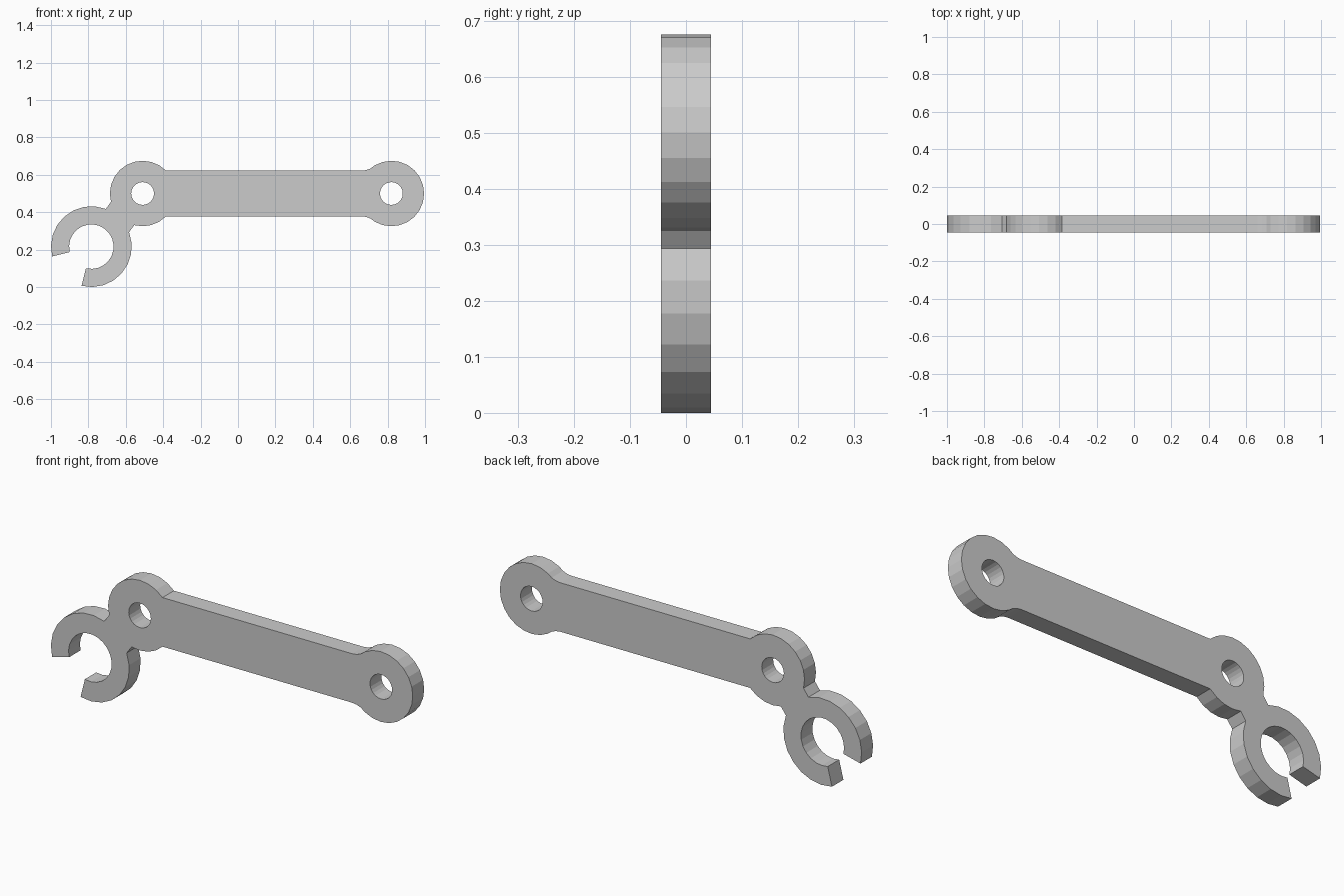
import bpy, bmesh
from math import cos, sin, asin, degrees, radians

if "Cube" in bpy.data.objects:
    bpy.data.objects.remove(bpy.data.objects["Cube"])

THICK = 0.09
EYE_R, HOLE_R = 0.175, 0.061
HOOK_R, HOOK_IN = 0.216, 0.119
NECK = 0.088                      # half width of the neck
LEFT, RIGHT, HOOK = (-0.51, 0.5), (0.82, 0.5), (-0.784, 0.216)


def arc(centre, r, start, end, step=15.5):
    n = max(1, round(abs(end - start) / step))
    angles = [radians(start + (end - start) * i / n) for i in range(n + 1)]
    return [(centre[0] + r * cos(a), centre[1] + r * sin(a)) for a in angles]


# Outer outline, counter-clockwise from the lower side of the right eye
eye_a = degrees(asin(NECK / EYE_R))
hook_a = degrees(asin(NECK / HOOK_R))
fillet = [(0.709, 0.634), (0.685, 0.625), (0.66, 0.622)]
outline = arc(RIGHT, EYE_R, -121, 121)
outline += fillet
outline += arc(LEFT, EYE_R, 44.3, 225 - eye_a)
outline += arc(HOOK, HOOK_R, 45 + hook_a, 194)
outline += arc(HOOK, HOOK_IN, 194, -104)
outline += arc(HOOK, HOOK_R, -104, 45 - hook_a)
outline += arc(LEFT, EYE_R, 225 + eye_a, 315.7)
outline += [(x, 1 - z) for x, z in reversed(fillet)]

# Pin holes
holes = [arc(c, HOLE_R, 0, 345, 15) for c in (LEFT, RIGHT)]

# Filled and extruded profile, stood upright
curve = bpy.data.curves.new("link_arm", 'CURVE')
curve.dimensions = '2D'
curve.fill_mode = 'BOTH'
curve.extrude = THICK / 2
for loop in [outline] + holes:
    spline = curve.splines.new('POLY')
    spline.points.add(len(loop) - 1)
    for p, (x, z) in zip(spline.points, loop):
        p.co = (x, z, 0, 1)
    spline.use_cyclic_u = True
arm = bpy.data.objects.new("link_arm", curve)
bpy.context.collection.objects.link(arm)
arm.rotation_euler.x = radians(90)
bpy.context.view_layer.objects.active = arm
arm.select_set(True)
bpy.ops.object.convert(target='MESH')
bpy.ops.object.transform_apply(location=False, rotation=True, scale=False)

# Weld caps to walls, flat shading
bm = bmesh.new()
bm.from_mesh(arm.data)
bmesh.ops.remove_doubles(bm, verts=bm.verts, dist=0.0005)
bmesh.ops.recalc_face_normals(bm, faces=bm.faces)
for f in bm.faces:
    f.smooth = False
bm.to_mesh(arm.data)
bm.free()
